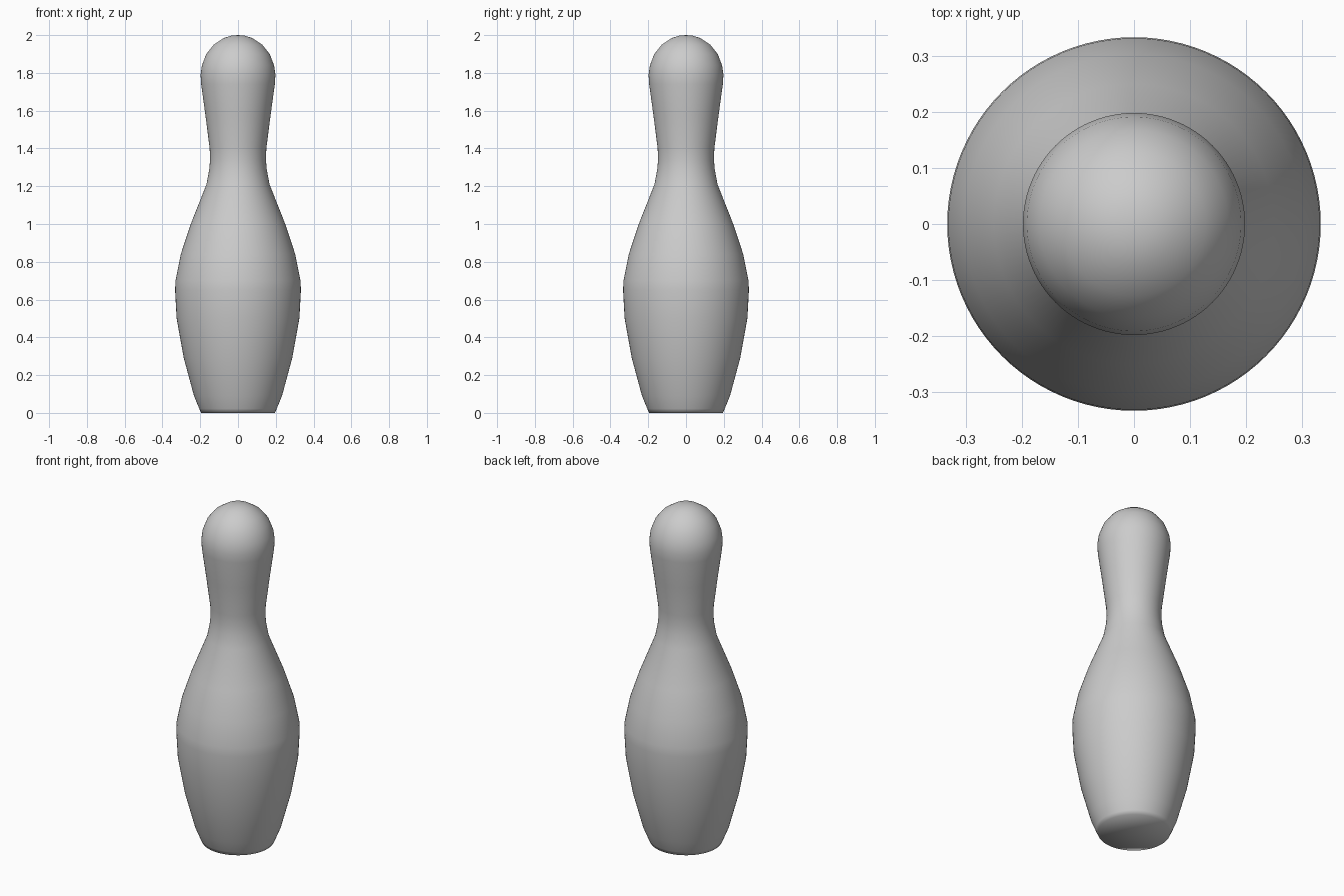
import bpy, bmesh, math

if "Cube" in bpy.data.objects:
    bpy.data.objects.remove(bpy.data.objects["Cube"])

# Pin outline as (radius, height), from base centre to crown
profile = [(0, 0), (0.195, 0), (0.205, 0.022), (0.233, 0.09), (0.287, 0.29), (0.325, 0.5),
           (0.333, 0.65), (0.331, 0.70), (0.303, 0.84), (0.25, 1.0),
           (0.167, 1.21), (0.152, 1.29), (0.148, 1.34), (0.15, 1.40),
           (0.173, 1.58), (0.195, 1.74), (0.198, 1.79), (0.191, 1.84),
           (0.168, 1.90), (0.128, 1.95), (0.075, 1.985), (0.035, 1.997), (0, 2.0)]

# Pin body: lathe the outline around z
bm = bmesh.new()
verts = [bm.verts.new((r, 0, z)) for r, z in profile]
edges = [bm.edges.new(pair) for pair in zip(verts, verts[1:])]
bmesh.ops.spin(bm, geom=verts + edges, cent=(0, 0, 0), axis=(0, 0, 1),
               angle=math.tau, steps=96, use_merge=True)
bmesh.ops.remove_doubles(bm, verts=bm.verts, dist=1e-5)
bmesh.ops.recalc_face_normals(bm, faces=bm.faces)
for face in bm.faces:
    face.smooth = True

mesh = bpy.data.meshes.new("pin_body")
bm.to_mesh(mesh)
bm.free()
pin = bpy.data.objects.new("pin_body", mesh)
bpy.context.collection.objects.link(pin)
